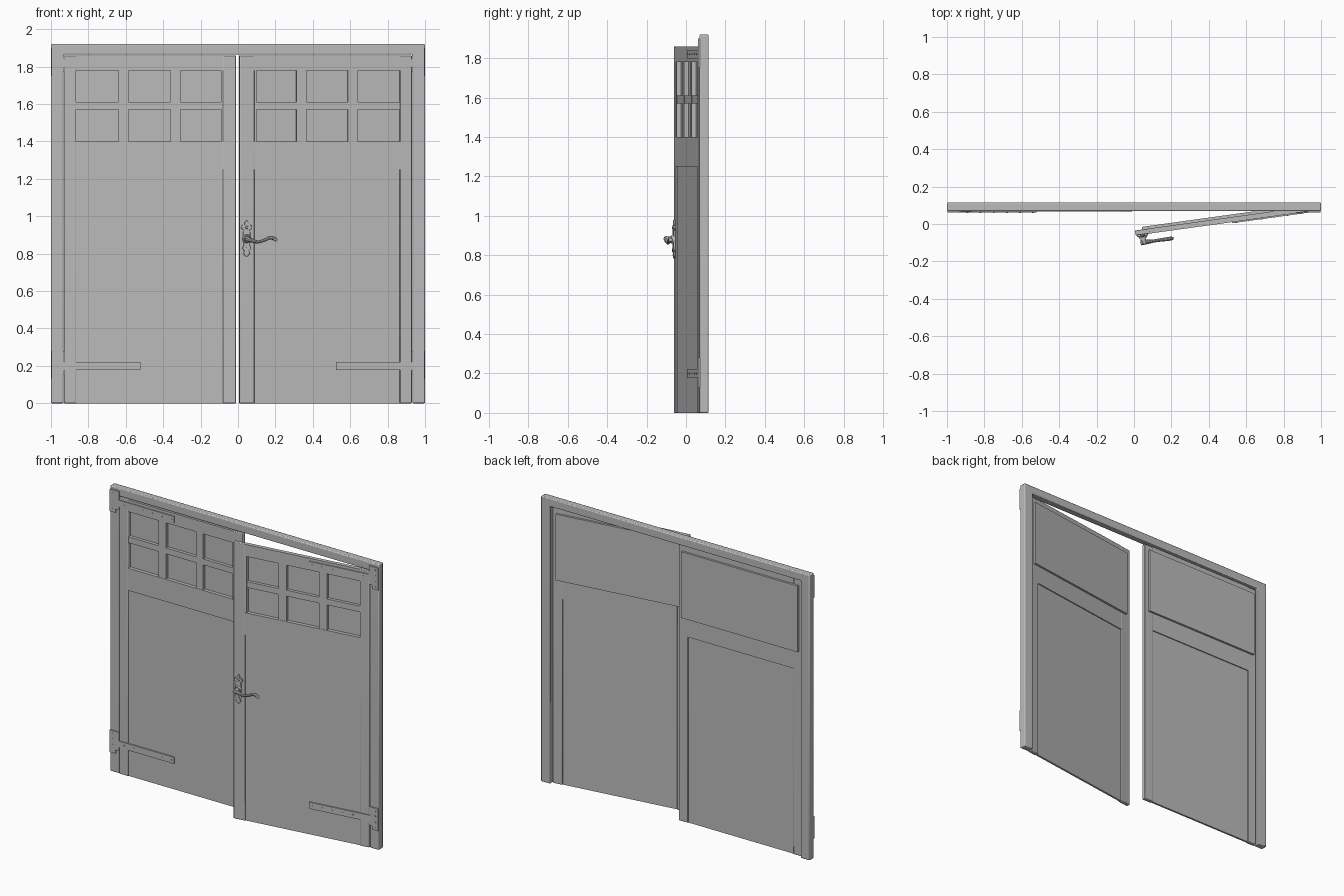
import bpy, bmesh, math
from mathutils import Matrix, Vector

if "Cube" in bpy.data.objects:
    bpy.data.objects.remove(bpy.data.objects["Cube"])

grey = bpy.data.materials.new("plain_grey")
grey.use_nodes = True
grey.diffuse_color = (0.5, 0.5, 0.5, 1)
grey.node_tree.nodes["Principled BSDF"].inputs["Base Color"].default_value = (0.5, 0.5, 0.5, 1)

DOOR_H, FRONT, BACK = 1.86, 0.067, 0.094
PIVOT = Vector((0.935, 0.066, 0))
SWING = (Matrix.Translation(PIVOT) @ Matrix.Rotation(math.radians(7.9), 4, "Z")
         @ Matrix.Translation(-PIVOT))
MIRROR = Matrix.Scale(-1, 4, (1, 0, 0))
FIXED = Matrix.Identity(4)
made = []


def finish(name, bm, matrix, bevel=0):
    """Turn a bmesh into a placed object."""
    bmesh.ops.transform(bm, matrix=matrix, verts=bm.verts)
    bmesh.ops.recalc_face_normals(bm, faces=bm.faces)
    mesh = bpy.data.meshes.new(name)
    bm.to_mesh(mesh)
    bm.free()
    mesh.materials.append(grey)
    obj = bpy.data.objects.new(name, mesh)
    bpy.context.collection.objects.link(obj)
    if bevel:
        mod = obj.modifiers.new("soft_edges", "BEVEL")
        mod.width, mod.segments = bevel, 2
    made.append(obj)
    return obj


def add_box(bm, x, y, z):
    size = Vector((x[1] - x[0], y[1] - y[0], z[1] - z[0]))
    mid = Vector((sum(x), sum(y), sum(z))) / 2
    bmesh.ops.create_cube(bm, size=1, matrix=Matrix.Translation(mid) @ Matrix.Diagonal(size.to_4d()))


def box(name, x, y, z, matrix=FIXED, bevel=0):
    bm = bmesh.new()
    add_box(bm, x, y, z)
    return finish(name, bm, matrix, bevel)


def extrude_outline(name, outline, y, matrix=FIXED, bevel=0):
    """Extrude an x-z outline along y."""
    bm = bmesh.new()
    face = bm.faces.new([bm.verts.new((px, y[0], pz)) for px, pz in outline])
    geo = bmesh.ops.extrude_face_region(bm, geom=[face])["geom"]
    bmesh.ops.translate(bm, vec=(0, y[1] - y[0], 0),
                        verts=[v for v in geo if isinstance(v, bmesh.types.BMVert)])
    return finish(name, bm, matrix, bevel)


def add_peg(bm, x, z, radius, y, sides=12, tip=None):
    """Round peg pointing along y."""
    place = Matrix.Translation((x, sum(y) / 2, z)) @ Matrix.Rotation(math.pi / 2, 4, "X")
    bmesh.ops.create_cone(bm, cap_ends=True, segments=sides, radius1=radius,
                          radius2=radius if tip is None else tip, depth=y[1] - y[0], matrix=place)


def build_leaf(side, matrix, inner):
    """One door leaf, modelled on +x and then placed."""
    # stiles and rails
    box(side + "_meeting_stile", (inner, 0.08), (FRONT, BACK), (0, DOOR_H), matrix, 0.004)
    box(side + "_hinge_stile", (0.865, 0.93), (FRONT, BACK), (0, DOOR_H), matrix, 0.004)
    box(side + "_top_rail", (0.078, 0.867), (FRONT, BACK), (1.78, DOOR_H), matrix)
    box(side + "_middle_rail", (0.078, 0.867), (FRONT, BACK), (1.25, 1.40), matrix)
    # window bars
    bm = bmesh.new()
    add_box(bm, (0.078, 0.867), (FRONT + 0.003, BACK), (1.57, 1.61))
    for x in (0.335, 0.612):
        add_box(bm, (x - 0.027, x + 0.027), (FRONT + 0.002, BACK), (1.39, 1.79))
    add_box(bm, (0.078, 0.09), (FRONT + 0.002, BACK), (1.39, 1.79))
    finish(side + "_window_bars", bm, matrix)
    # lower panel and the pane behind the bars
    box(side + "_lower_panel", (0.075, 0.87), (FRONT + 0.007, BACK - 0.007), (0, 1.26), matrix)
    box(side + "_window_pane", (0.04, 0.905), (BACK - 0.003, BACK + 0.014), (1.375, 1.82), matrix)


def build_hinge(name, z, frame_matrix, leaf_matrix):
    # plate on the frame, with screws
    bm = bmesh.new()
    add_box(bm, (0.955, 0.998), (0.062, 0.07), (z - 0.07, z + 0.08))
    add_box(bm, (0.93, 0.96), (0.062, 0.07), (z - 0.045, z + 0.08))
    for dz in (-0.05, -0.015, 0.025, 0.06):
        add_peg(bm, 0.978, z + dz, 0.005, (0.0605, 0.064), 8)
    finish(name + "_plate", bm, frame_matrix)
    # strap on the leaf, with rivets
    bm = bmesh.new()
    add_box(bm, (0.52, 0.94), (0.061, 0.069), (z - 0.022, z + 0.022))
    for i in range(6):
        add_peg(bm, 0.54 + i * 0.07, z, 0.005, (0.0595, 0.063), 8)
    finish(name + "_strap", bm, leaf_matrix)


# frame of two jambs and a head
outline = [(-1, 0), (-1, 1.92), (1, 1.92), (1, 0), (0.932, 0), (0.932, 1.865), (-0.932, 1.865), (-0.932, 0)]
extrude_outline("door_frame", outline, (0.069, 0.115), bevel=0.006)

# closed leaf and open leaf
build_leaf("right", MIRROR, 0.01)
build_leaf("left", SWING, 0.0)
for level, z in (("lower", 0.2), ("upper", 1.82)):
    build_hinge("right_" + level + "_hinge", z, MIRROR, MIRROR)
    build_hinge("left_" + level + "_hinge", z, FIXED, SWING)

# ornate handle plate, mirrored from half an outline
HX, HZ = 0.037, 0.88
half = [(0.008, -0.092), (0.018, -0.08), (0.012, -0.066), (0.024, -0.052), (0.016, -0.036),
        (0.02, 0.03), (0.016, 0.046), (0.03, 0.056), (0.026, 0.072), (0.01, 0.074), (0.01, 0.088)]
plate = [(0, -0.096)] + half + [(0, 0.1)] + [(-x, z) for x, z in reversed(half)]
extrude_outline("handle_plate", [(HX + x, HZ + z) for x, z in plate], (FRONT - 0.009, FRONT + 0.001), SWING, 0.002)

# collar, spindle and keyhole rim
bm = bmesh.new()
add_peg(bm, HX, HZ, 0.024, (FRONT - 0.02, FRONT - 0.006), 20, 0.019)
add_peg(bm, HX, HZ, 0.014, (FRONT - 0.052, FRONT - 0.01), 16)
add_peg(bm, HX, HZ - 0.055, 0.01, (FRONT - 0.013, FRONT - 0.006), 12)
add_peg(bm, HX, HZ + 0.06, 0.01, (FRONT - 0.014, FRONT - 0.006), 12, 0.006)
finish("handle_spindle", bm, SWING)

# curved lever
curve = bpy.data.curves.new("handle_lever", "CURVE")
curve.dimensions, curve.bevel_depth, curve.use_fill_caps = "3D", 0.012, True
curve.bevel_resolution, curve.resolution_u = 3, 6
path = [(-0.012, 0.004, 1.2), (0.02, -0.008, 1.0), (0.055, -0.017, 0.7), (0.09, -0.008, 0.75),
        (0.125, 0.005, 0.85), (0.15, -0.004, 0.9), (0.158, -0.012, 0.6)]
spline = curve.splines.new("BEZIER")
spline.bezier_points.add(len(path) - 1)
for point, (dx, dz, radius) in zip(spline.bezier_points, path):
    point.co = (HX + dx, FRONT - 0.042, HZ + dz)
    point.radius = radius
    point.handle_left_type = point.handle_right_type = "AUTO"
curve.materials.append(grey)
lever = bpy.data.objects.new("handle_lever", curve)
lever.matrix_world = SWING
bpy.context.collection.objects.link(lever)
made.append(lever)

# mesh the lever and smooth everything except sharp edges
bpy.ops.object.select_all(action="DESELECT")
lever.select_set(True)
bpy.context.view_layer.objects.active = lever
bpy.ops.object.convert(target="MESH")
for obj in made:
    obj.select_set(True)
bpy.ops.object.shade_smooth_by_angle(angle=math.radians(35))
